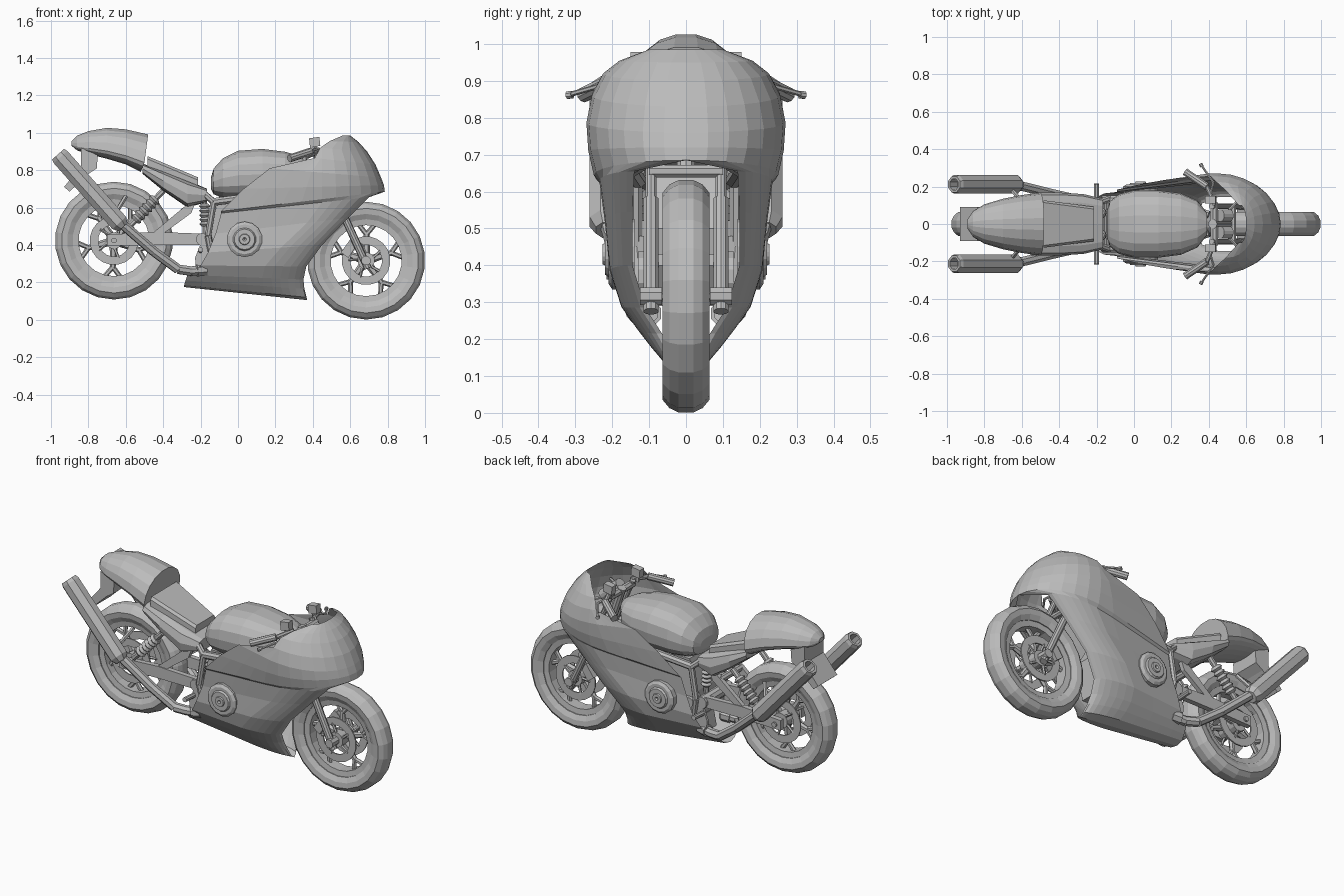
import bpy, bmesh, math
from mathutils import Vector

old = bpy.data.objects.get("Cube")
if old:
    bpy.data.objects.remove(old, do_unlink=True)

grey = bpy.data.materials.new("plain grey")
grey.use_nodes = True
grey.diffuse_color = (0.5, 0.5, 0.5, 1)
grey.node_tree.nodes["Principled BSDF"].inputs["Base Color"].default_value = (0.5, 0.5, 0.5, 1)


def build(name, verts, faces, mirror=False):
    """Clean mesh object; mirror copies it to the other side of the bike."""
    bm = bmesh.new()
    vs = [bm.verts.new(v) for v in verts]
    for f in faces:
        bm.faces.new([vs[i] for i in f])
    bmesh.ops.remove_doubles(bm, verts=bm.verts, dist=1e-5)
    bmesh.ops.recalc_face_normals(bm, faces=bm.faces)
    me = bpy.data.meshes.new(name)
    bm.to_mesh(me)
    bm.free()
    ob = bpy.data.objects.new(name, me)
    bpy.context.collection.objects.link(ob)
    me.materials.append(grey)
    if mirror:
        mod = ob.modifiers.new("mirror", 'MIRROR')
        mod.use_axis = (False, True, False)
    return ob


def grid_faces(rows, cols, wrap_rows=False, wrap_cols=False):
    out = []
    for i in range(rows if wrap_rows else rows - 1):
        for j in range(cols if wrap_cols else cols - 1):
            a, b = (i + 1) % rows, (j + 1) % cols
            out.append((i * cols + j, i * cols + b, a * cols + b, a * cols + j))
    return out


def revolve(name, p, d, profile, n=12, closed=False, mirror=False):
    """Spin (radius, height) points around the axis d through p."""
    q = Vector(d).to_track_quat('Z', 'Y')
    verts = []
    for r, h in profile:
        for k in range(n):
            a = math.tau * (k + 0.5) / n
            verts.append(Vector(p) + q @ Vector((r * math.cos(a), r * math.sin(a), h)))
    return build(name, verts, grid_faces(len(profile), n, closed, True), mirror)


def rod(name, p, q, r, n=8, mirror=False, r2=None):
    d = Vector(q) - Vector(p)
    L, e = d.length, r if r2 is None else r2
    return revolve(name, p, d, [(0, 0), (r, 0), (e, L), (0, L)], n, False, mirror)


def pipe(name, pts, r, n=8):
    for i in range(len(pts) - 1):
        rod(f"{name}_{i}", pts[i], pts[i + 1], r, n, True)


def prism(name, outline, y0, y1, mirror=False):
    """Extrude an x-z outline from y0 to y1."""
    n = len(outline)
    verts = [(x, y, z) for y in (y0, y1) for x, z in outline]
    faces = grid_faces(2, n, False, True) + [tuple(range(n)), tuple(range(n, 2 * n))]
    return build(name, verts, faces, mirror)


def loft(name, sections, n=16, power=0.8, mid=0.5, lean=0):
    """Skin sections (x, bottom, top, half width), widest at mid height; lean tilts the last."""
    def s(v):
        return math.copysign(abs(v) ** power, v)
    verts = []
    m = len(sections)
    for i, (x, lo, hi, w) in enumerate(sections):
        c = lo + (hi - lo) * mid
        for k in range(n):
            a = math.tau * k / n
            up = s(math.sin(a))
            dx = lean * up if i == m - 1 else 0
            verts.append((x + dx, w * s(math.cos(a)), c + up * (hi - c if up > 0 else c - lo)))
    ends = [tuple(range(n)), tuple(range((m - 1) * n, m * n))]
    return build(name, verts, grid_faces(m, n, False, True) + ends)


# Wheels: tyre, rim, forked spokes, hub and brake discs
def wheel(name, cx, cz, phase):
    c, ax = (cx, 0, cz), (0, 1, 0)
    side = [(.222, .045), (.25, .06), (.28, .064), (.303, .045), (.315, .02)]
    revolve(name + "_tyre", c, ax, side + [(r, -h) for r, h in reversed(side)], 22, True)
    revolve(name + "_rim", c, ax, [(.19, .035), (.225, .04), (.225, -.04), (.19, -.035)], 22, True)
    rod(name + "_hub", (cx, -.06, cz), (cx, .06, cz), .045, 12)
    rod(name + "_axle", (cx, -.125, cz), (cx, .125, cz), .015, 8)
    revolve(name + "_disc", c, ax, [(.085, .05), (.13, .05), (.13, .058), (.085, .058)], 20, True, True)

    def polar(r, a, y=0):
        return (cx + r * math.cos(a), y, cz + r * math.sin(a))
    for i in range(5):
        a = phase + i * math.tau / 5
        rod(f"{name}_spoke_{i}", polar(.03, a), polar(.15, a), .022, 6, r2=.014)
        for sgn in (-1, 1):
            rod(f"{name}_spoke_fork_{i}_{sgn}", polar(.14, a), polar(.2, a + sgn * .22), .013, 6)
        rod(f"{name}_disc_arm_{i}", polar(.03, a, .052), polar(.095, a + .3, .054), .008, 5, True)


wheel("front_wheel", .685, .316, .3)
wheel("rear_wheel", -.663, .423, .9)

# Fairing: half shell of rows running from rear edge to nose, mirrored
# (rear x, rear z, front x, front z, half width, front half gap)
rows = [(.56, .985, .60, .985, .10, 0), (.49, .955, .645, .95, .18, 0),
        (.44, .92, .69, .90, .225, 0), (.41, .865, .735, .83, .255, 0),
        (.17, .81, .765, .76, .27, 0), (.03, .70, .78, .72, .265, 0),
        (-.09, .58, .785, .685, .25, 0), (-.09, .57, .70, .655, .235, .14),
        (-.12, .46, .59, .545, .22, .145), (-.16, .36, .45, .40, .207, .145),
        (-.20, .29, .365, .285, .175, .11), (-.27, .24, .35, .215, .13, .065),
        (-.28, .21, .355, .165, .095, .04), (-.288, .185, .367, .12, .06, .02),
        (-.29, .175, .37, .105, 0, 0)]
verts, back, nose = [], 5, 7
for xr, zr, xf, zf, w, gap in rows:
    xs = max(xr + .01, min(.45, xf - .22))
    line = [xr + (xs - xr) * i / back for i in range(back)]
    line += [xs + (xf - xs) * math.sin(math.pi / 2 * i / nose) for i in range(nose + 1)]
    for x in line:
        u = min(1, max(0, (x - xs) / (xf - xs)))
        taper = 1 - .54 * max(0, min(.4, xs) - x)
        y = gap + (w * taper - gap) * math.sqrt(max(0, 1 - u * u))
        verts.append((x, y, zr + (zf - zr) * (x - xr) / (xf - xr)))
build("fairing", verts, grid_faces(len(rows), back + nose + 1), True)

# Tank, tail hump, seat and side panels
loft("tank", [(-.145, .70, .76, .07), (-.13, .67, .81, .12), (-.08, .65, .865, .16),
              (.0, .64, .905, .18), (.13, .64, .915, .18), (.25, .66, .90, .165),
              (.34, .70, .875, .125), (.39, .75, .85, .06)], 18)
loft("tail_hump", [(-.89, .93, .955, .025), (-.86, .905, .985, .07), (-.80, .885, 1.01, .105),
                   (-.70, .86, 1.028, .135), (-.60, .83, 1.02, .155), (-.50, .79, .993, .168)],
     18, .95, .25, .02)
loft("seat_base", [(-.51, .78, .835, .168), (-.40, .69, .795, .168), (-.27, .60, .745, .16),
                   (-.165, .63, .70, .135)], 12, .5)
seat = [(x, s * (y + grow), z - d) for d, grow in ((0, 0), (.015, .012), (.07, .012))
        for x, y, z in ((-.485, .115, .875), (-.215, .08, .762)) for s in (1, -1)]
ring = [(0, 1), (1, 3), (3, 2), (2, 0)]
build("seat_pad", seat, [(0, 1, 3, 2), (8, 9, 11, 10)] +
      [(a + k, b + k, b + k + 4, a + k + 4) for k in (0, 4) for a, b in ring])
prism("plate_hanger", [(-.84, .92), (-.75, .88), (-.755, .81), (-.80, .78), (-.90, .685),
                       (-.93, .71), (-.84, .82)], -.09, .09)

# Engine, sump, frame and round side covers
prism("engine", [(-.12, .30), (.26, .29), (.29, .5), (.2, .66), (-.1, .66), (-.15, .48)], -.11, .11)
prism("sump", [(-.16, .215), (.24, .19), (.25, .3), (-.14, .31)], -.06, .06)
rod("gearbox_cover", (-.1, -.13, .37), (-.1, .13, .37), .07, 12)
pipe("frame_tube", [(-.2, .11, .69), (-.13, .135, .63), (-.16, .135, .45), (-.13, .12, .29)], .018)
pipe("frame_rail", [(-.13, .13, .63), (.1, .15, .66), (.4, .05, .72)], .022)
revolve("side_cover", (.035, .14, .43), (0, 1, 0), [(.095, 0), (.095, .06), (.08, .07),
        (.062, .07), (.055, .08), (.03, .08), (.027, .087), (.01, .087), (0, .075)], 14, mirror=True)
prism("footpeg_plate", [(-.23, .33), (-.17, .48), (-.14, .48), (-.15, .27), (-.22, .25)], .115, .13, True)
rod("footpeg", (-.2, .12, .37), (-.2, .215, .375), .014, 8, True)

# Swingarm, brace and shocks
prism("swingarm", [(-.70, .395), (-.70, .455), (-.45, .47), (-.18, .46), (-.18, .40), (-.45, .40)],
      .085, .115, True)
prism("swingarm_brace", [(-.46, .46), (-.40, .46), (-.25, .57), (-.23, .62), (-.28, .61)], .085, .11, True)
rod("swingarm_pivot", (-.19, -.13, .43), (-.19, .13, .43), .035, 10)
rod("swingarm_cross", (-.29, -.1, .58), (-.29, .1, .58), .02, 8)


def shock(name, p, q, r, coils):
    d = Vector(q) - Vector(p)
    L = d.length
    rod(name + "_rod", p, q, r * .5, 8, True)
    prof = [(r * (1 if i % 2 else .65), L * (.2 + .6 * i / (2 * coils))) for i in range(2 * coils + 1)]
    revolve(name + "_spring", p, d, [(0, L * .2)] + prof + [(0, L * .8)], 10, mirror=True)


shock("rear_shock", (-.40, .135, .69), (-.59, .135, .49), .034, 6)
shock("centre_shock", (-.18, .06, .66), (-.175, .06, .46), .03, 5)

# Exhausts: bent pipe and hollow octagonal can on both sides
pipe("exhaust_pipe", [(-.16, .10, .27), (-.25, .115, .26), (-.32, .135, .27), (-.45, .165, .365),
                      (-.64, .212, .53)], .027)
rod("exhaust_flange", (-.22, .11, .265), (-.17, .10, .27), .036, 8, True)
start, end = Vector((-.615, .212, .495)), Vector((-.962, .212, .885))
L = (end - start).length
revolve("exhaust_can", start, end - start, [(0, 0), (.035, 0), (.053, .03), (.053, L - .02),
        (.046, L), (.032, L), (.032, L - .06), (0, L - .06)], 8, mirror=True)
rod("exhaust_bracket", (-.66, .19, .56), (-.60, .12, .66), .012, 6, True)

# Front fork, yokes and brake calipers
rod("fork_slider", (.695, .095, .275), (.555, .095, .58), .021, 10, True)
rod("fork_tube", (.57, .095, .55), (.415, .095, .91), .016, 10, True)
rod("axle_clamp", (.685, .065, .316), (.685, .125, .316), .026, 8, True)
rod("fork_brace", (.53, -.1, .655), (.53, .1, .655), .018, 8)
rod("top_yoke", (.43, -.115, .88), (.43, .115, .88), .022, 8)
rod("steering_stem", (.5, 0, .66), (.42, 0, .9), .025, 10)
prism("brake_caliper", [(.55, .36), (.60, .43), (.635, .40), (.59, .33)], .045, .08, True)

# Handlebars, levers, reservoirs and gauges
rod("bar", (.43, .1, .91), (.39, .2, .898), .013, 8, True)
rod("grip", (.39, .2, .9), (.275, .278, .862), .021, 10, True)
pipe("lever", [(.41, .17, .9), (.425, .22, .89), (.36, .315, .863)], .007, 6)
rod("lever_tip", (.362, .308, .863), (.355, .322, .861), .011, 8, True)
prism("reservoir", [(.385, .92), (.38, .97), (.435, .978), (.44, .93)], .11, .15, True)
rod("reservoir_stalk", (.41, .13, .89), (.41, .13, .95), .012, 6, True)
rod("gauge", (.46, .045, .895), (.51, .045, .85), .034, 12, True)
pipe("fairing_stay", [(.47, .03, .85), (.57, .14, .84), (.62, .18, .83)], .009, 6)
